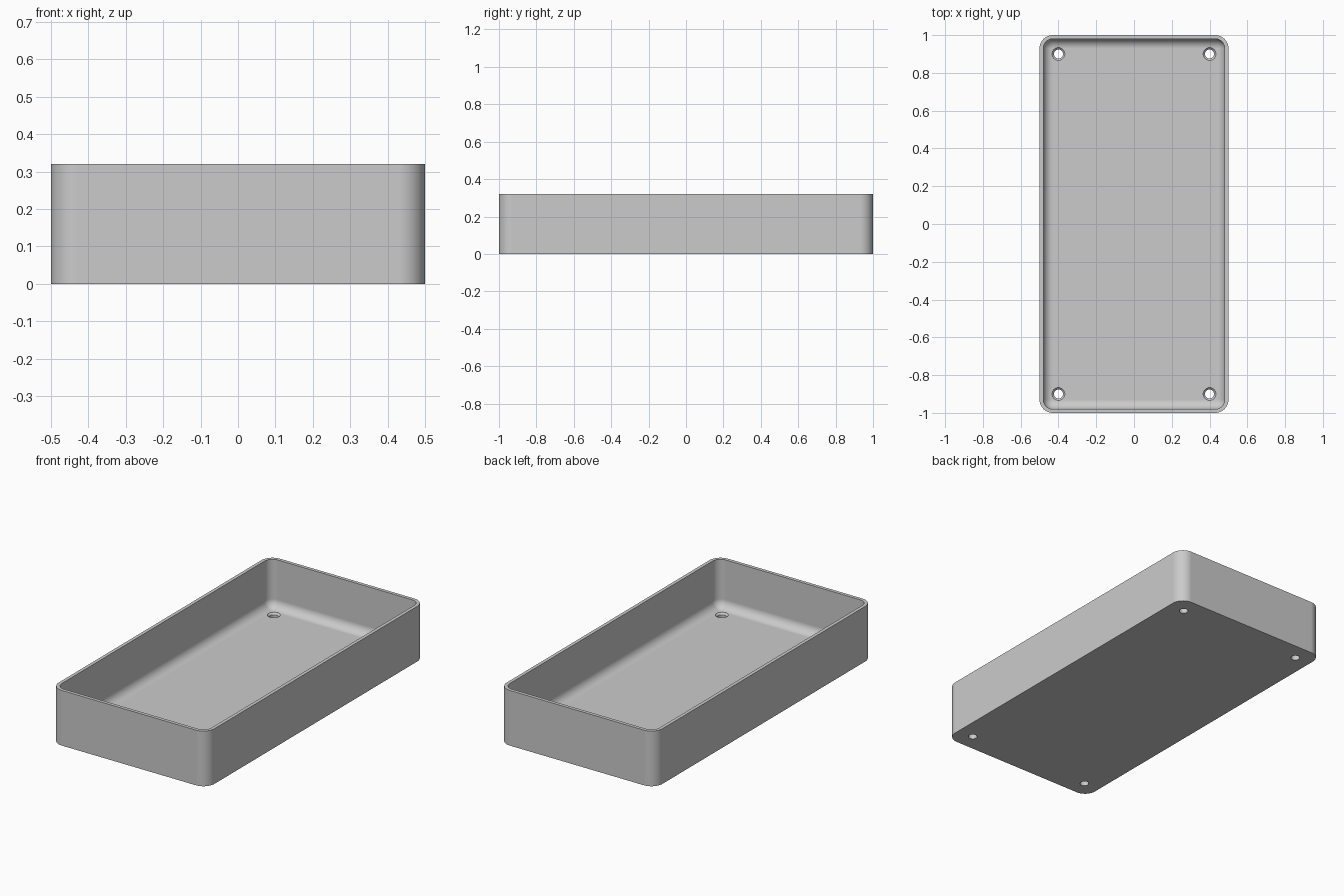
import bpy, bmesh
from math import sin, cos, pi, radians

cube = bpy.data.objects.get("Cube")
if cube:
    bpy.data.objects.remove(cube, do_unlink=True)

HALF_X, HALF_Y, HEIGHT = 0.5, 1.0, 0.32
WALL, FLOOR, CORNER = 0.02, 0.04, 0.07
FILLET = CORNER - WALL
STEPS = 12

grey = bpy.data.materials.new("grey plastic")
grey.use_nodes = True
colour = (0.6, 0.6, 0.6, 1)
grey.diffuse_color = colour
grey.node_tree.nodes["Principled BSDF"].inputs["Base Color"].default_value = colour


def ring(bm, inset, z):
    """Rounded rectangle of vertices, inset from the outer wall."""
    r = max(CORNER - inset, 0)
    verts = []
    for k, (sx, sy) in enumerate([(1, 1), (-1, 1), (-1, -1), (1, -1)]):
        cx, cy = sx * (HALF_X - inset - r), sy * (HALF_Y - inset - r)
        for i in range(STEPS + 1):
            a = (k + i / STEPS) * pi / 2
            verts.append(bm.verts.new((cx + r * cos(a), cy + r * sin(a), z)))
    return verts


def finish(bm, name):
    bmesh.ops.remove_doubles(bm, verts=bm.verts, dist=1e-5)
    bmesh.ops.recalc_face_normals(bm, faces=bm.faces)
    mesh = bpy.data.meshes.new(name)
    bm.to_mesh(mesh)
    bm.free()
    mesh.materials.append(grey)
    obj = bpy.data.objects.new(name, mesh)
    bpy.context.collection.objects.link(obj)
    return obj


# Tray shell: outer wall, rim, inner wall and rounded floor edge
profile = [(0, 0), (0, HEIGHT), (WALL, HEIGHT)]
for i in range(STEPS + 1):
    a = i / STEPS * pi / 2
    profile.append((WALL + FILLET * (1 - cos(a)), FLOOR + FILLET * (1 - sin(a))))
bm = bmesh.new()
rings = [ring(bm, inset, z) for inset, z in profile]
for low, high in zip(rings, rings[1:]):
    for i in range(len(low)):
        j = (i + 1) % len(low)
        bm.faces.new((low[i], low[j], high[j], high[i]))
bm.faces.new(rings[0])
bm.faces.new(rings[-1][::STEPS + 1])
tray = finish(bm, "tray")

# Countersunk screw holes in the floor corners
bm = bmesh.new()
hole_profile = [(0.024, -0.02), (0.024, 0.03), (0.034, FLOOR), (0.034, 0.06)]
for x in (-0.4, 0.4):
    for y in (-0.9, 0.9):
        loops = [[bm.verts.new((x + r * cos(2 * pi * i / 32), y + r * sin(2 * pi * i / 32), z))
                  for i in range(32)] for r, z in hole_profile]
        for low, high in zip(loops, loops[1:]):
            for i in range(32):
                j = (i + 1) % 32
                bm.faces.new((low[i], low[j], high[j], high[i]))
        bm.faces.new(loops[0])
        bm.faces.new(loops[-1])
cutter = finish(bm, "hole_cutter")
cutter.hide_render = True

cut = tray.modifiers.new("screw holes", "BOOLEAN")
cut.operation = "DIFFERENCE"
cut.solver = "EXACT"
cut.object = cutter
bpy.ops.object.select_all(action="DESELECT")
tray.select_set(True)
bpy.context.view_layer.objects.active = tray
bpy.ops.object.modifier_apply(modifier=cut.name)
bpy.data.objects.remove(cutter, do_unlink=True)

# Smooth rounded areas, crisp rim and hole edges
bpy.ops.object.shade_smooth_by_angle(angle=radians(30))
weighted = tray.modifiers.new("flat face normals", "WEIGHTED_NORMAL")
weighted.keep_sharp = True
